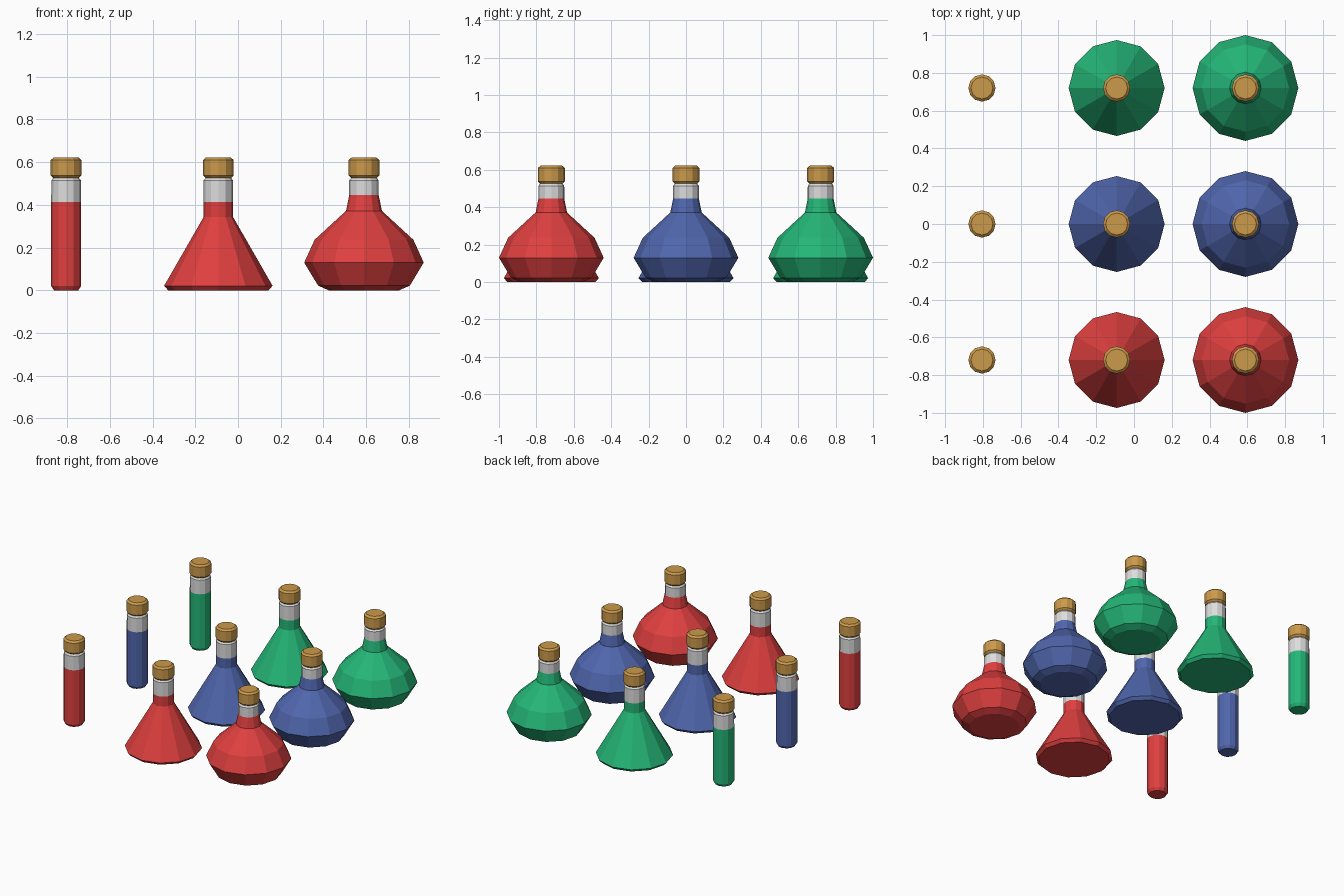
import bpy, bmesh, math

if "Cube" in bpy.data.objects:
    bpy.data.objects.remove(bpy.data.objects["Cube"])

SIDES = 12


def material(name, rgb):
    m = bpy.data.materials.new(name)
    m.diffuse_color = (*rgb, 1)
    m.use_nodes = True
    m.node_tree.nodes["Principled BSDF"].inputs["Base Color"].default_value = m.diffuse_color
    return m


cork_mat = material("cork", (0.60, 0.32, 0.07))
glass_mat = material("clear_glass", (0.72, 0.72, 0.72))
liquids = [("red", material("red_liquid", (0.74, 0.05, 0.05)), -0.72),
           ("blue", material("blue_liquid", (0.08, 0.133, 0.42)), 0.0),
           ("green", material("green_liquid", (0.018, 0.47, 0.185)), 0.72)]


def lathe(name, profile, x, y, mats, split=None):
    """Turn a (radius, z) profile into a closed solid; faces above split use mats[1]."""
    bm = bmesh.new()
    rings = []
    for r, z in profile:
        rings.append([bm.verts.new((r * math.cos(2 * math.pi * i / SIDES),
                                    r * math.sin(2 * math.pi * i / SIDES), z))
                      for i in range(SIDES)])
    bm.faces.new(list(reversed(rings[0])))
    bm.faces.new(rings[-1])
    for a, b in zip(rings, rings[1:]):
        for i in range(SIDES):
            j = (i + 1) % SIDES
            bm.faces.new((a[i], a[j], b[j], b[i]))
    if split is not None:
        for f in bm.faces:
            f.material_index = int(f.calc_center_median().z > split)
    mesh = bpy.data.meshes.new(name)
    bm.to_mesh(mesh)
    bm.free()
    for m in mats:
        mesh.materials.append(m)
    obj = bpy.data.objects.new(name, mesh)
    obj.location = (x, y, 0)
    bpy.context.collection.objects.link(obj)


# Shared neck top and stopper profiles
lip = [(0.069, 0.515), (0.06, 0.526)]
cork = [(0.06, 0.526), (0.072, 0.538), (0.072, 0.61), (0.058, 0.622)]

# Vessel name, x position, liquid level, body profile up to that level
vessels = [
    ("test_tube", -0.805, 0.414,
     [(0.057, 0), (0.07, 0.02), (0.07, 0.414)]),
    ("cone_flask", -0.092, 0.414,
     [(0.235, 0), (0.254, 0.021), (0.069, 0.343), (0.069, 0.414)]),
    ("round_flask", 0.59, 0.446,
     [(0.165, 0), (0.215, 0.022), (0.28, 0.13), (0.231, 0.237),
      (0.084, 0.372), (0.069, 0.446)]),
]

for colour, liquid_mat, y in liquids:
    for vessel, x, level, body in vessels:
        lathe(f"{colour}_{vessel}", body + lip, x, y, [liquid_mat, glass_mat], level)
        lathe(f"{colour}_{vessel}_cork", cork, x, y, [cork_mat])
